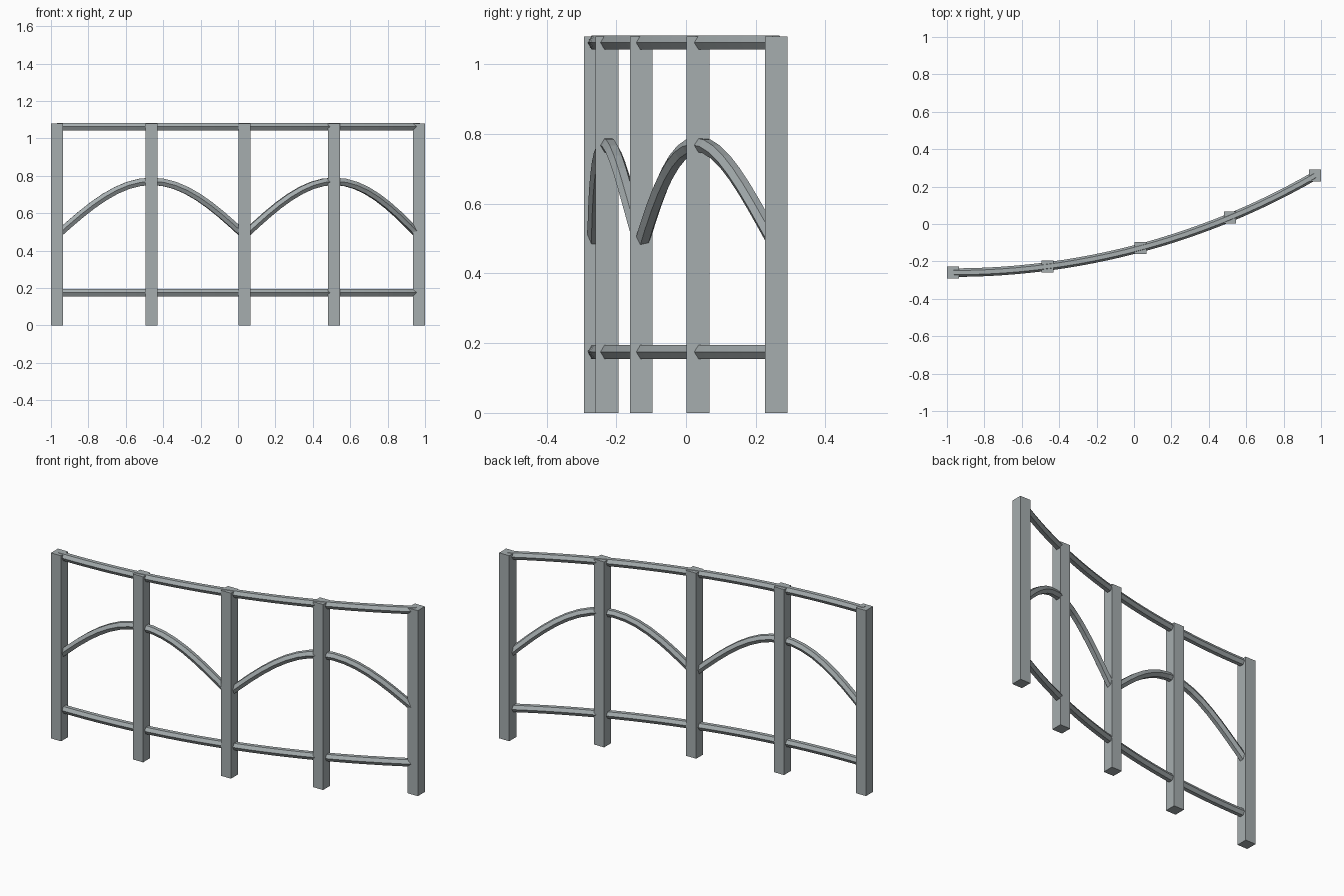
import bpy, bmesh
from math import sin, cos, pi, radians
from mathutils import Vector

if "Cube" in bpy.data.objects:
    bpy.data.objects.remove(bpy.data.objects["Cube"])

R = 3.87                 # plan radius of the fence
X0, Y0 = -0.9675, -0.26  # first post, where the arc starts parallel to x
SWEEP = radians(30)
POST_W, POST_H = 0.065, 1.08
BAR_R = 0.0228

# Dark steel grey
steel = bpy.data.materials.new("steel")
steel.diffuse_color = (0.38, 0.42, 0.43, 1)
steel.use_nodes = True
steel.node_tree.nodes["Principled BSDF"].inputs["Base Color"].default_value = steel.diffuse_color


def plan(t, z):
    """Point on the curved fence line, t from 0 to 1."""
    a = SWEEP * t
    return Vector((X0 + R * sin(a), Y0 + R * (1 - cos(a)), z))


def finish(name, bm):
    bmesh.ops.recalc_face_normals(bm, faces=bm.faces)
    me = bpy.data.meshes.new(name)
    bm.to_mesh(me)
    bm.free()
    me.materials.append(steel)
    ob = bpy.data.objects.new(name, me)
    bpy.context.collection.objects.link(ob)


def hex_bar(name, pts):
    """Sweep a hexagon (flat top and bottom) along a list of points."""
    bm = bmesh.new()
    rings = []
    for i, p in enumerate(pts):
        tan = (pts[min(i + 1, len(pts) - 1)] - pts[max(i - 1, 0)]).normalized()
        side = tan.cross(Vector((0, 0, 1))).normalized()
        up = side.cross(tan)
        rings.append([bm.verts.new(p + BAR_R * (cos(k * pi / 3) * side + sin(k * pi / 3) * up))
                      for k in range(6)])
    for a, b in zip(rings, rings[1:]):
        for k in range(6):
            n = (k + 1) % 6
            bm.faces.new((a[k], a[n], b[n], b[k]))
    bm.faces.new(rings[0])
    bm.faces.new(rings[-1])
    finish(name, bm)


# Square posts, all aligned to the axes
for i in range(5):
    bm = bmesh.new()
    bmesh.ops.create_cube(bm, size=1)
    bmesh.ops.scale(bm, vec=(POST_W, POST_W, POST_H), verts=bm.verts)
    bmesh.ops.translate(bm, vec=plan(i / 4, POST_H / 2), verts=bm.verts)
    finish(f"post_{i + 1}", bm)

# Curved rails
N = 24
for name, z in (("bottom_rail", 0.175), ("top_rail", 1.0625)):
    hex_bar(name, [plan(i / N, z) for i in range(N + 1)])

# Two arches, each spanning two bays
M = 16
for j, name in enumerate(("left_arch", "right_arch")):
    hex_bar(name, [plan((j + i / M) / 2, 0.482 + 0.288 * sin(pi * i / M)) for i in range(M + 1)])
